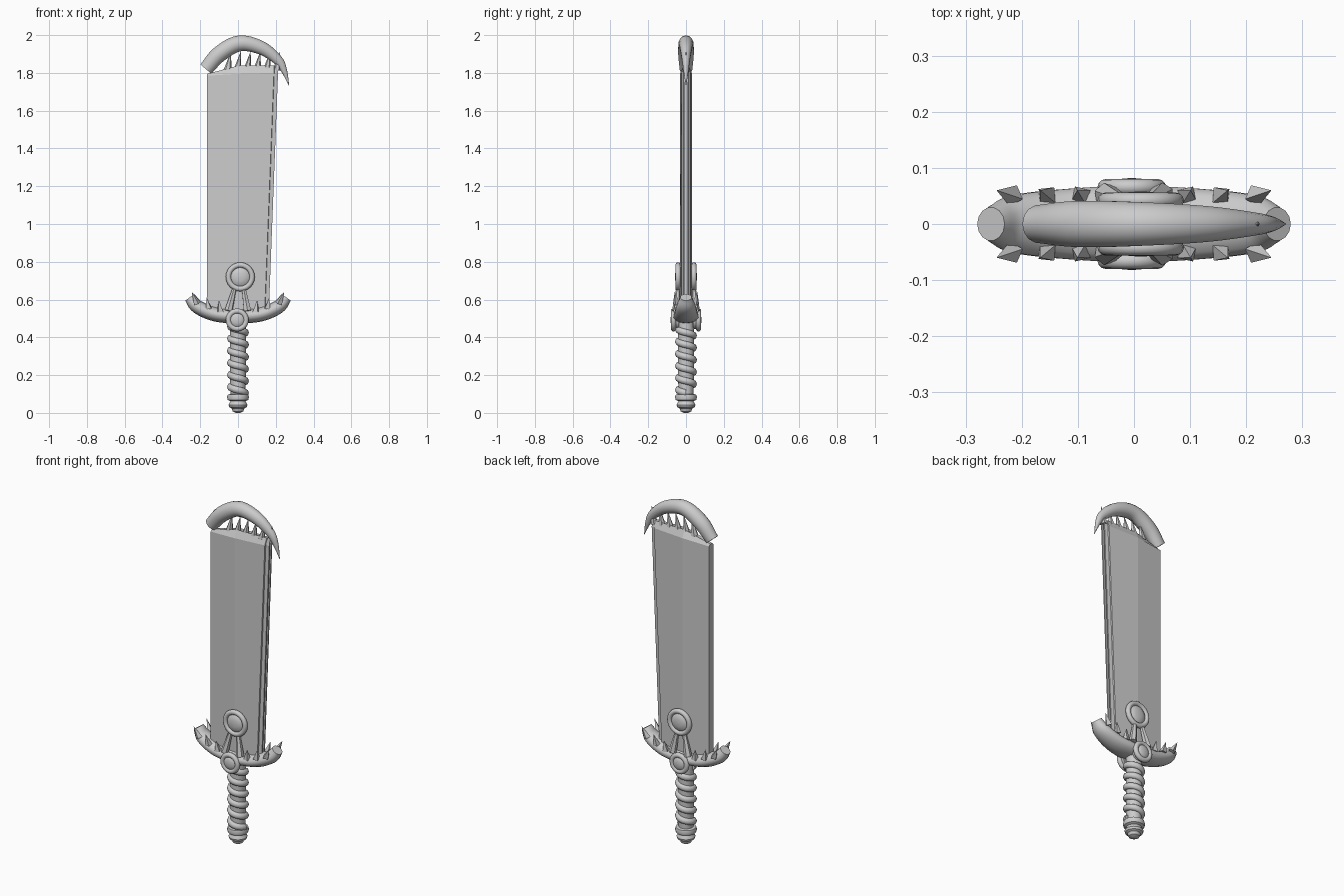
import bpy, bmesh, math
from mathutils import Vector, Matrix

cube = bpy.data.objects.get("Cube")
if cube:
    bpy.data.objects.remove(cube)

grey = bpy.data.materials.new("plain_grey")
grey.use_nodes = True
shade = (0.6, 0.6, 0.6, 1)
grey.diffuse_color = shade
grey.node_tree.nodes["Principled BSDF"].inputs["Base Color"].default_value = shade


def finish(name, bm, smooth=None):
    bmesh.ops.recalc_face_normals(bm, faces=bm.faces)
    mesh = bpy.data.meshes.new(name)
    bm.to_mesh(mesh)
    bm.free()
    mesh.materials.append(grey)
    obj = bpy.data.objects.new(name, mesh)
    bpy.context.collection.objects.link(obj)
    if smooth:
        bpy.ops.object.select_all(action="DESELECT")
        obj.select_set(True)
        bpy.context.view_layer.objects.active = obj
        bpy.ops.object.shade_smooth_by_angle(angle=math.radians(smooth))
    return obj


def loft(name, rings, smooth=None):
    """Skin a list of equal closed rings and cap both ends."""
    bm = bmesh.new()
    loops = [[bm.verts.new(p) for p in ring] for ring in rings]
    n = len(loops[0])
    for a, b in zip(loops, loops[1:]):
        for i in range(n):
            j = (i + 1) % n
            bm.faces.new((a[i], a[j], b[j], b[i]))
    bm.faces.new(loops[0])
    bm.faces.new(loops[-1])
    return finish(name, bm, smooth)


def spline(keys, steps=6):
    """Smooth curve through the key tuples."""
    keys = [Vector(k) for k in keys]
    pts = [keys[0] * 2 - keys[1]] + keys + [keys[-1] * 2 - keys[-2]]
    out = []
    for a, b, c, d in zip(pts, pts[1:], pts[2:], pts[3:]):
        for s in range(steps):
            t = s / steps
            out.append(0.5 * (2 * b + (c - a) * t + (2 * a - 5 * b + 4 * c - d) * t * t
                              + (3 * b - a - 3 * c + d) * t ** 3))
    return out + [keys[-1]]


def horn(name, keys, sides=14):
    """Curved tube in the xz plane; keys are x, z, in-plane radius, y radius."""
    pts = spline([Vector(k) for k in keys])
    rings = []
    for i, p in enumerate(pts):
        q, r = pts[max(i - 1, 0)], pts[min(i + 1, len(pts) - 1)]
        d = Vector((r[0] - q[0], 0, r[1] - q[1])).normalized()
        normal = Vector((-d.z, 0, d.x))
        rings.append([Vector((p[0], 0, p[1])) + normal * p[2] * math.cos(a)
                      + Vector((0, p[3] * math.sin(a), 0))
                      for a in (math.tau * k / sides for k in range(sides))])
    return loft(name, rings, 50)


def spike(name, base, tip, radius, top=0.0, sides=4):
    base, tip = Vector(base), Vector(tip)
    d = tip - base
    bm = bmesh.new()
    turn = d.to_track_quat("Z", "Y").to_matrix().to_4x4()
    bmesh.ops.create_cone(bm, cap_ends=True, segments=sides, radius1=radius, radius2=top,
                          depth=d.length, matrix=Matrix.Translation((base + tip) / 2) @ turn)
    return finish(name, bm)


def lathe(name, profile, centre=(0, 0, 0), turn=Matrix.Identity(4), sides=24):
    """Revolve (radius, height) points about the local z axis."""
    place = Matrix.Translation(centre) @ turn
    rings = [[place @ Vector((r * math.cos(a), r * math.sin(a), h))
              for a in (math.tau * k / sides for k in range(sides))] for r, h in profile]
    return loft(name, rings, 40)


# Blade: ridged body with a slotted, slanted right edge and chamfered top
def blade_ring(right, heights, thick=1.0):
    half = [(-0.163, 0.02), (0.0, 0.033), (right - 0.022, 0.024), (right - 0.02, 0.017),
            (right, 0.014), (right, 0.006), (right - 0.014, 0.005)]
    low, mid, high = heights
    side = [(x, y * thick, low if x < -0.1 else mid if x < 0.05 else high) for x, y in half]
    return [(x, -y, z) for x, y, z in side] + [(x, y, z) for x, y, z in reversed(side)]


loft("blade", [blade_ring(0.163, (0.53, 0.53, 0.53)),
               blade_ring(0.212, (1.785, 1.795, 1.80)),
               blade_ring(0.214, (1.795, 1.838, 1.838), 0.4)])

# Curved horn on the blade tip
horn("tip_horn", [(-0.17, 1.82, 0.038, 0.034), (-0.098, 1.90, 0.043, 0.042),
                  (0.008, 1.956, 0.042, 0.04), (0.124, 1.932, 0.036, 0.033),
                  (0.212, 1.867, 0.026, 0.021), (0.246, 1.807, 0.015, 0.013),
                  (0.27, 1.733, 0.001, 0.001)])

# Teeth between the blade and the horn
for i in range(6):
    x = -0.055 + i * 0.052
    spike(f"tooth_{i + 1}", (x, 0, 1.815), (x + 0.018, 0, 1.915), 0.021, sides=6)

# Crescent guard
arc = [(-0.255, 0.612, 0.03, 0.03), (-0.215, 0.562, 0.036, 0.052),
       (-0.12, 0.522, 0.038, 0.064), (0, 0.512, 0.038, 0.07)]
horn("guard", arc + [(-x, z, r, y) for x, z, r, y in reversed(arc[:-1])])

# Discs, prongs and guard spikes on both faces
for face, side in ((-1, "front"), (1, "back")):
    outward = Matrix.Rotation(-face * math.pi / 2, 4, "X")
    for name, x, y, z, size in (("blade", 0.012, 0.042, 0.72, 0.077),
                                ("guard", -0.004, 0.066, 0.492, 0.061)):
        rim = [(size - 0.014 + 0.014 * math.cos(a), 0.014 * math.sin(a))
               for a in (math.pi * k / 6 for k in range(-3, 9))]
        lathe(f"{name}_ring_{side}", [(0.02, -0.03), (size - 0.014, -0.03)] + rim + [(0.02, 0)],
              (x, face * y, z), outward)
        gem = size * 0.64
        lathe(f"{name}_gem_{side}", [(gem, -0.02), (gem, 0.004), (gem * 0.8, 0.011),
                                     (gem * 0.4, 0.015), (0.001, 0.016)],
              (x, face * y, z), outward)
    for hand, label in ((-1, "right"), (1, "left")):
        spike(f"prong_{label}_{side}", (hand * 0.05, face * 0.052, 0.54),
              (0.006 + hand * 0.022, face * 0.04, 0.67), 0.022, 0.01, 6)
        for i, (x, z, lean) in enumerate(((0.095, 0.535, 0.006), (0.155, 0.552, 0.012),
                                          (0.215, 0.578, 0.03))):
            spike(f"guard_spike_{label}_{side}_{i + 1}", (hand * x, face * 0.05, z),
                  (hand * (x + lean), face * 0.06, z + 0.062), 0.02)

# Grip core and pommel
lathe("grip", [(0.038, 0.08), (0.043, 0.2), (0.043, 0.48)])
lathe("pommel", [(0.012, 0.0), (0.028, 0.008), (0.034, 0.024), (0.046, 0.03), (0.05, 0.042),
                 (0.044, 0.054), (0.04, 0.062), (0.054, 0.068), (0.058, 0.082),
                 (0.054, 0.097), (0.03, 0.102)])

# Cord wound round the grip
coil = []
turns, per_turn = 5.5, 24
for i in range(int(turns * per_turn) + 1):
    a = -math.tau * i / per_turn
    out = Vector((math.cos(a), math.sin(a), 0))
    centre = out * 0.042 + Vector((0, 0, 0.105 + 0.064 * i / per_turn))
    coil.append([centre + out * 0.016 * math.cos(b) + Vector((0, 0, 0.019 * math.sin(b)))
                 for b in (math.tau * k / 8 for k in range(8))])
loft("grip_cord", coil, 60)
